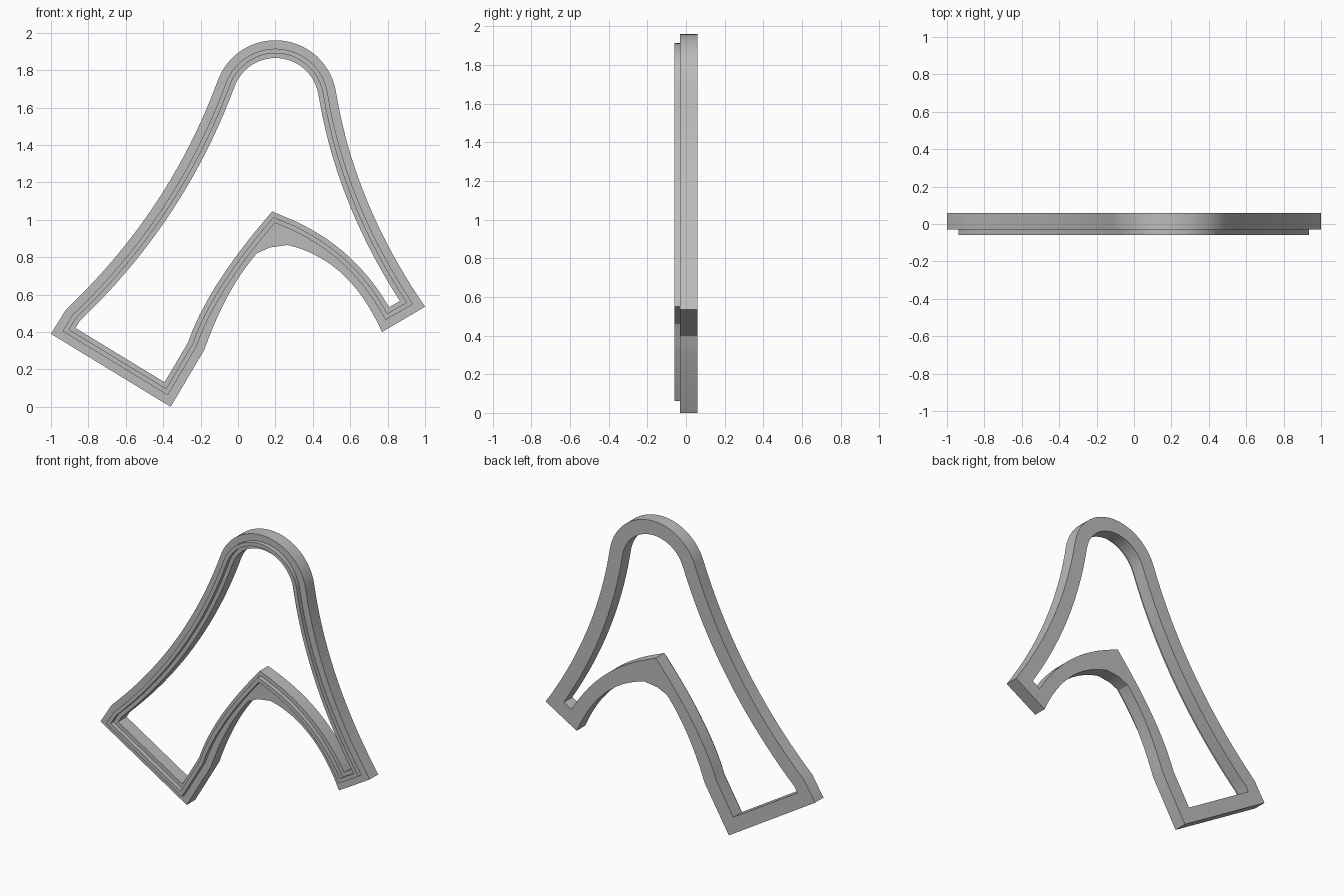
import bpy, bmesh, math
from mathutils import Vector

cube = bpy.data.objects.get("Cube")
if cube:
    bpy.data.objects.remove(cube, do_unlink=True)


def curve(a, c, b, n):
    """Quadratic curve from a to b, pulled towards c."""
    a, c, b = Vector(a), Vector(c), Vector(b)
    return [a * (1 - t) ** 2 + c * 2 * t * (1 - t) + b * t * t
            for t in (i / n for i in range(n + 1))]


def arc(centre, r, start, end, n):
    angles = [math.radians(start + (end - start) * i / n) for i in range(n + 1)]
    return [Vector(centre) + Vector((math.cos(a), math.sin(a))) * r for a in angles]


def inset(path, d):
    """Mitred inward offset of a closed clockwise outline."""
    out = []
    for i, p in enumerate(path):
        e1 = (p - path[i - 1]).normalized()
        e2 = (path[(i + 1) % len(path)] - p).normalized()
        n1, n2 = Vector((e1.y, -e1.x)), Vector((e2.y, -e2.x))
        out.append(p + (n1 + n2) * d / (1 + n1.dot(n2)))
    return out


# Outline in (x, z), clockwise from the lower left corner
N = 16
crown = arc((0.2, 1.632), 0.328, 161, 9.4, 28)
right_foot, leg = (0.77, 0.40), (-0.18, 0.305)
upper = ([Vector((-1, 0.39))]
         + curve((-0.92, 0.52), (-0.37, 1.04), crown[0], 20) + crown[1:-1]
         + curve(crown[-1], (0.62, 1.09), (1.0, 0.535), 20))
tip = [Vector((-0.36, 0))]

# The arch is pointed inside and blunted on the outer wall
apex = (0.21, 0.93)
pointed = (curve(right_foot, (0.59, 0.78), apex, N)
           + curve(apex, (-0.09, 0.575), leg, N)[1:])
blunted = (curve(right_foot, (0.596, 0.79), (0.265, 0.865), N - 1)
           + [Vector((0.17, 0.852))]
           + curve((0.1, 0.82), (-0.065, 0.63), leg, N - 1))
guide = upper + pointed + tip
outer = upper + blunted + tip

# Cross-section: (inset, y) of the base with its raised rim
BACK, STEP, FRONT = 0.06, -0.03, -0.06
section = [(0, BACK), (0, STEP), (0.045, STEP), (0.045, FRONT),
           (0.07, FRONT), (0.07, STEP), (0.095, STEP), (0.095, BACK)]

bm = bmesh.new()
rings = []
for d, y in section:
    loop = inset(guide, d) if d else outer
    rings.append([bm.verts.new((p.x, y, p.y)) for p in loop])
for k, ring in enumerate(rings):
    nxt = rings[(k + 1) % len(rings)]
    for i in range(len(ring)):
        j = (i + 1) % len(ring)
        bm.faces.new((ring[i], ring[j], nxt[j], nxt[i]))
bmesh.ops.recalc_face_normals(bm, faces=bm.faces)
mesh = bpy.data.meshes.new("outline_frame")
bm.to_mesh(mesh)
bm.free()

# Plain grey finish
grey = bpy.data.materials.new("plain_grey")
grey.use_nodes = True
colour = (0.5, 0.5, 0.5, 1)
grey.diffuse_color = colour
grey.node_tree.nodes["Principled BSDF"].inputs["Base Color"].default_value = colour
mesh.materials.append(grey)

frame = bpy.data.objects.new("outline_frame", mesh)
bpy.context.collection.objects.link(frame)
bpy.context.view_layer.objects.active = frame
frame.select_set(True)
bpy.ops.object.shade_smooth_by_angle(angle=math.radians(25))
